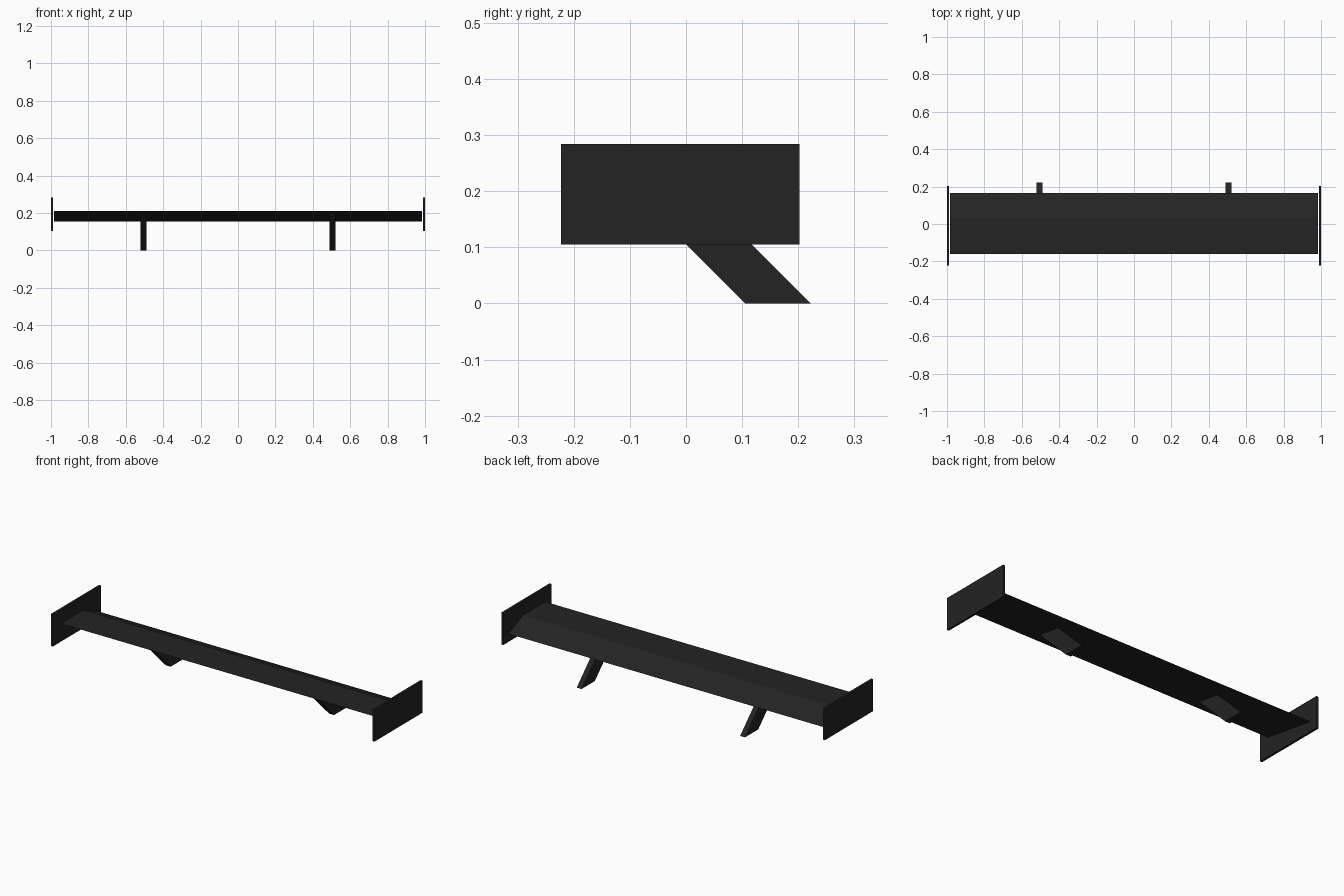
import bpy
import bmesh

cube = bpy.data.objects.get("Cube")
if cube:
    bpy.data.objects.remove(cube, do_unlink=True)

black = bpy.data.materials.new("satin black")
black.use_nodes = True
colour = (0.017, 0.017, 0.017, 1)
black.diffuse_color = colour
black.node_tree.nodes["Principled BSDF"].inputs["Base Color"].default_value = colour


def extrude_profile(name, profile, x0, x1):
    """Extrude a (y, z) side profile along x."""
    bm = bmesh.new()
    face = bm.faces.new([bm.verts.new((x0, y, z)) for y, z in profile])
    result = bmesh.ops.extrude_face_region(bm, geom=[face])
    moved = [v for v in result["geom"] if isinstance(v, bmesh.types.BMVert)]
    bmesh.ops.translate(bm, verts=moved, vec=(x1 - x0, 0, 0))
    bmesh.ops.recalc_face_normals(bm, faces=bm.faces)
    mesh = bpy.data.meshes.new(name)
    bm.to_mesh(mesh)
    bm.free()
    mesh.materials.append(black)
    obj = bpy.data.objects.new(name, mesh)
    bpy.context.collection.objects.link(obj)
    return obj


# Wing blade: flat top, sloping rear, slanted underside
extrude_profile("wing_blade", [(-0.16, 0.21), (0.035, 0.211), (0.165, 0.155)], -0.983, 0.983)

plate = [(-0.223, 0.105), (0.202, 0.105), (0.202, 0.284), (-0.223, 0.284)]
strut = [(0.105, 0), (0.222, 0), (0.045, 0.177), (-0.095, 0.2)]

# End plates and raked struts on both sides
for side, sign in (("left", 1), ("right", -1)):
    extrude_profile(f"{side}_end_plate", plate, sign * 0.988, sign)
    extrude_profile(f"{side}_strut", strut, sign * 0.49, sign * 0.52)
